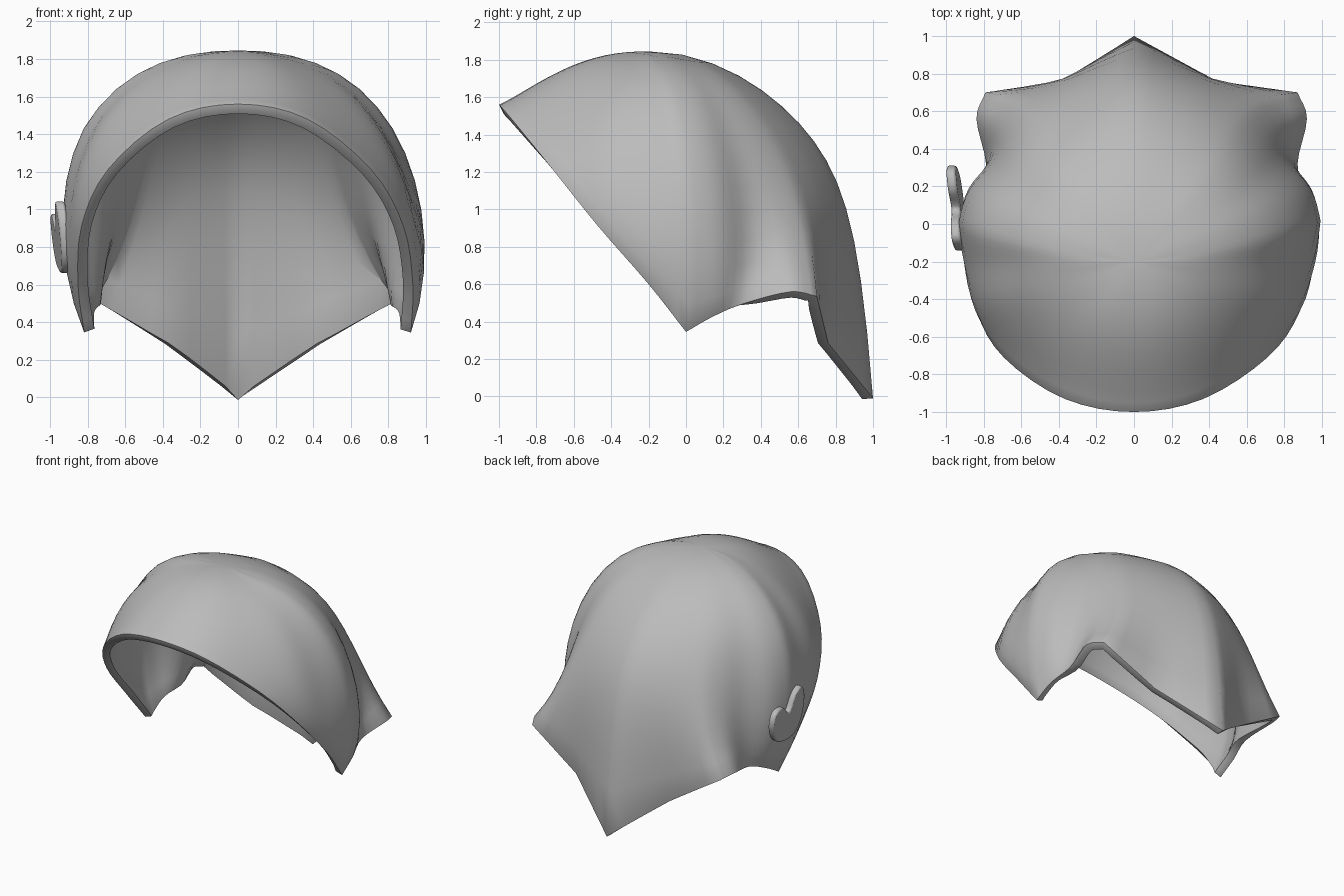
import bpy
import bmesh
from math import radians
from mathutils import Vector

if "Cube" in bpy.data.objects:
    bpy.data.objects.remove(bpy.data.objects["Cube"], do_unlink=True)

grey = bpy.data.materials.new("cloth grey")
grey.use_nodes = True
grey.diffuse_color = (0.5, 0.5, 0.5, 1)
grey.node_tree.nodes["Principled BSDF"].inputs["Base Color"].default_value = grey.diffuse_color


def add_object(name, bm):
    mesh = bpy.data.meshes.new(name)
    bm.to_mesh(mesh)
    bm.free()
    mesh.materials.append(grey)
    obj = bpy.data.objects.new(name, mesh)
    bpy.context.collection.objects.link(obj)
    bpy.ops.object.select_all(action="DESELECT")
    bpy.context.view_layer.objects.active = obj
    obj.select_set(True)
    bpy.ops.object.shade_smooth_by_angle(angle=radians(50))
    return obj


def catmull(a, b, c, d, t):
    return b + (c - a) * (t / 2) + (a * 2 - b * 5 + c * 4 - d) * (t * t / 2) \
        + (b * 3 - a - c * 3 + d) * (t ** 3 / 2)


def smooth_loop(points, steps, corners=(), sharpness=0):
    """Closed curve through the points, optionally kinked at the corners."""
    n = len(points)
    result = []
    for i in range(n):
        k = (i + 1) % n
        a, b, c, d = points[i - 1], points[i], points[k], points[(i + 2) % n]
        if i in corners:
            a = a.lerp(b * 2 - c, sharpness)
        if k in corners:
            d = d.lerp(c * 2 - b, sharpness)
        result += [catmull(a, b, c, d, s / steps) for s in range(steps)]
    return result


def rib_point(rib, t):
    """Curve through four points of a rib, level where it leaves the crown."""
    result = Vector((0, 0, 0))
    for i, p in enumerate(rib):
        w = 1
        for j in range(4):
            if j != i:
                w *= (3 * t - j) / (i - j)
        level = 3 * t / i if i else 1 + 5.5 * t
        result += Vector((p.x * w, p.y * w, p.z * w * level))
    return result


# Ribs run from the crown to the hem: upper point, lower point, hem point
crown = Vector((0, -.2, 1.845))
half = [
    ((0, -.47, 1.815), (0, -.75, 1.7), (0, -1, 1.56)),           # brow
    ((.13, -.45, 1.81), (.26, -.7, 1.67), (.37, -.93, 1.48)),
    ((.27, -.38, 1.785), (.53, -.57, 1.55), (.71, -.71, 1.21)),
    ((.4, -.3, 1.75), (.76, -.4, 1.39), (.88, -.47, .91)),
    ((.52, -.2, 1.71), (.89, -.2, 1.2), (.93, -.2, .6)),
    ((.61, -.1, 1.67), (.955, 0, 1.1), (.92, 0, .345)),          # cheek point
    ((.59, .02, 1.66), (.9, .17, 1.08), (.91, .15, .43)),
    ((.54, .14, 1.63), (.77, .32, 1.07), (.87, .32, .5)),        # side hollow
    ((.48, .27, 1.59), (.68, .48, 1.08), (.92, .56, .56)),       # side fold
    ((.39, .35, 1.58), (.59, .61, 1.06), (.87, .7, .535)),       # back corner
    ((.21, .43, 1.58), (.34, .73, 1.06), (.44, .76, .285)),
    ((0, .48, 1.58), (0, .825, 1.1), (0, 1, -.01)),              # back tip
]
ribs = [[crown] + [Vector(p) for p in rib] for rib in half]
ribs += [[Vector((-p.x, p.y, p.z)) for p in rib] for rib in ribs[-2:0:-1]]
corners = {5, 9, 10, 11}
corners |= {len(ribs) - i for i in corners}

# Hood shell
ROWS = 14
bm = bmesh.new()
top = bm.verts.new(crown)
rings = []
for row in range(1, ROWS + 1):
    t = row / ROWS
    ring = smooth_loop([rib_point(rib, t) for rib in ribs], 4, corners, t * t)
    for p in ring:
        if p.x < 0:                      # right side hangs slightly closer
            p.x *= 1 - .1 * max(0, 1.45 - p.z)
    rings.append([bm.verts.new(p) for p in ring])
count = len(rings[0])
for i in range(count):
    k = (i + 1) % count
    bm.faces.new((top, rings[0][i], rings[0][k]))
    for inner, outer in zip(rings, rings[1:]):
        bm.faces.new((inner[i], outer[i], outer[k], inner[k]))
hood = add_object("hood", bm)
solid = hood.modifiers.new("thickness", "SOLIDIFY")
solid.thickness = .058
solid.offset = -1
bevel = hood.modifiers.new("soft hem", "BEVEL")
bevel.width = .014
bevel.segments = 2
bevel.angle_limit = radians(60)

# Two-lobed side badge, tilted to follow the shell
outline = [(.08, .89), (.01, 1), (-.08, 1.04), (-.14, .93), (-.12, .76), (-.03, .67),
           (.12, .67), (.25, .73), (.31, .86), (.28, .96), (.18, .97)]
bm = bmesh.new()
edge = [bm.verts.new((-.91 - .1 * p.x - .1 * (p.y - .85), p.x, p.y))
        for p in smooth_loop([Vector(q) for q in outline], 4)]
face = bm.faces.new(edge)
side = bmesh.ops.extrude_face_region(bm, geom=[face])["geom"]
bmesh.ops.translate(bm, vec=(-.05, 0, 0),
                    verts=[v for v in side if isinstance(v, bmesh.types.BMVert)])
bmesh.ops.recalc_face_normals(bm, faces=bm.faces)
badge = add_object("side_badge", bm)
soft = badge.modifiers.new("soft edge", "BEVEL")
soft.width = .012
soft.segments = 2
